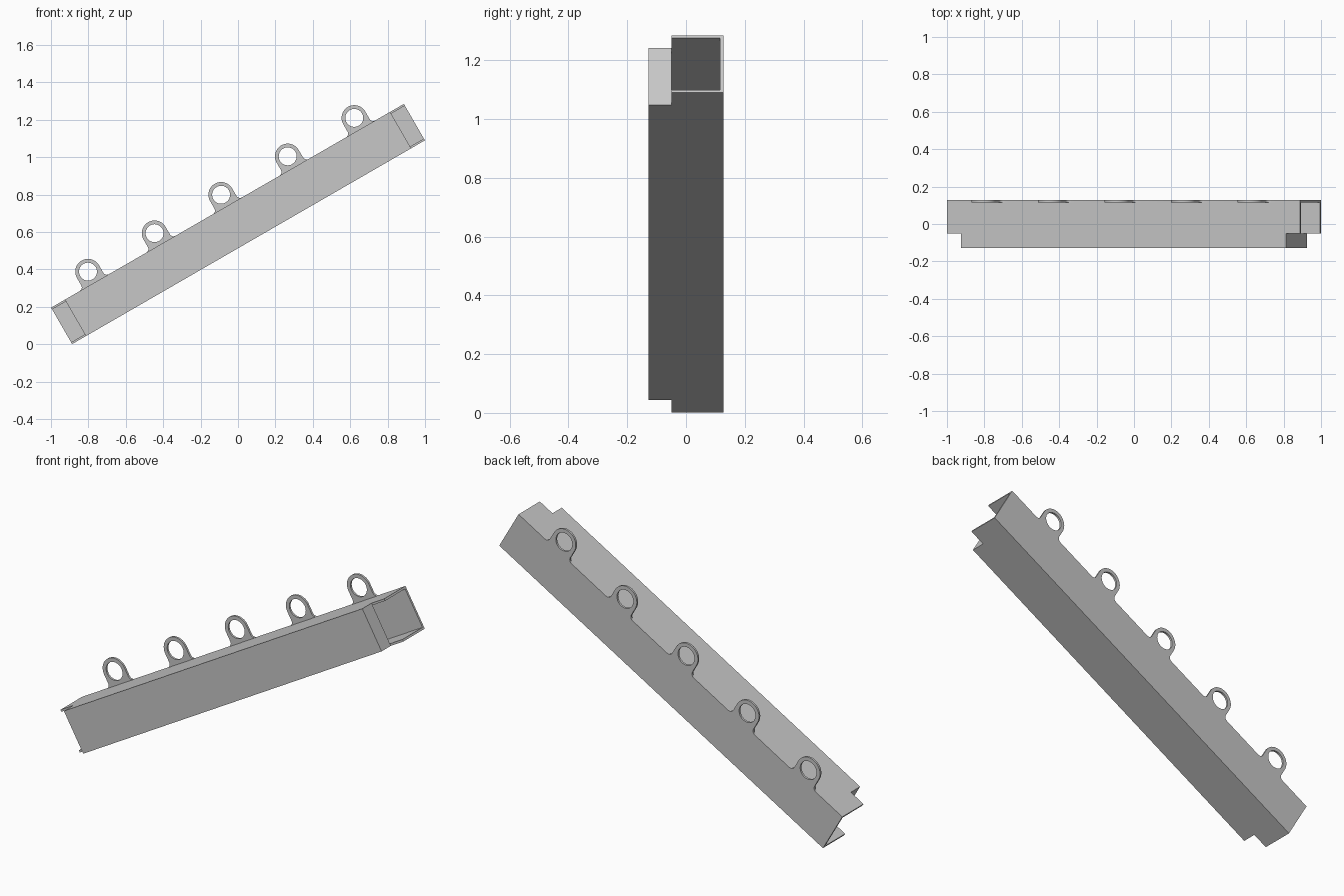
import bpy
import bmesh
from math import cos, sin, radians
from mathutils import Matrix, Vector

if "Cube" in bpy.data.objects:
    bpy.data.objects.remove(bpy.data.objects["Cube"])

# Overall sizes in the untilted frame: x along the beam, z across it
LENGTH, HEIGHT, DEPTH, SHEET = 2.178, 0.225, 0.254, 0.011
END_STEP = 0.085          # how far the front stops short of each end
STEP_DEPTH = 0.077        # depth of the notch at each end
TAB_COUNT, TAB_SPACING = 5, 0.411
TAB_RADIUS, HOLE_RADIUS, FILLET = 0.068, 0.048, 0.022
TILT = Matrix.Translation((0, 0, 0.643)) @ Matrix.Rotation(radians(-30), 4, 'Y')
UPRIGHT = Matrix.Rotation(radians(90), 4, 'X')

grey = bpy.data.materials.new("grey_metal")
grey.use_nodes = True
colour = (0.57, 0.57, 0.57, 1)
grey.diffuse_color = colour
grey.node_tree.nodes["Principled BSDF"].inputs["Base Color"].default_value = colour


def arc(cx, cy, radius, start, end, steps):
    angles = [radians(start + (end - start) * i / steps) for i in range(steps + 1)]
    return [(cx + radius * cos(a), cy + radius * sin(a)) for a in angles]


def rect(x0, x1, y0, y1):
    return [(x0, y0), (x1, y0), (x1, y1), (x0, y1)]


def plate(name, loops, thickness, placement):
    """Fill closed outlines (inner ones become holes) and thicken them."""
    curve = bpy.data.curves.new(name, 'CURVE')
    curve.dimensions, curve.fill_mode = '2D', 'BOTH'
    curve.extrude = thickness / 2
    for loop in loops:
        spline = curve.splines.new('POLY')
        spline.points.add(len(loop) - 1)
        for point, (x, y) in zip(spline.points, loop):
            point.co = (x, y, 0, 1)
        spline.use_cyclic_u = True
    obj = bpy.data.objects.new(name, curve)
    bpy.context.collection.objects.link(obj)
    bpy.ops.object.select_all(action='DESELECT')
    obj.select_set(True)
    bpy.context.view_layer.objects.active = obj
    bpy.ops.object.convert(target='MESH')
    obj = bpy.context.object
    bm = bmesh.new()
    bm.from_mesh(obj.data)
    bmesh.ops.remove_doubles(bm, verts=bm.verts, dist=0.0001)
    bmesh.ops.recalc_face_normals(bm, faces=bm.faces)
    bm.transform(TILT @ placement)
    bm.to_mesh(obj.data)
    bm.free()
    obj.data.materials.clear()
    obj.data.materials.append(grey)
    bpy.ops.object.shade_smooth_by_angle(angle=radians(30))
    return obj


def upright_at(y):
    return Matrix.Translation(Vector((0, y, 0))) @ UPRIGHT


half_l, half_h, half_d = LENGTH / 2, HEIGHT / 2, DEPTH / 2
front_l = half_l - END_STEP

# Back plate with a row of ring tabs along its upper edge
outline = [(half_l, half_h), (half_l, -half_h), (-half_l, -half_h), (-half_l, half_h)]
holes = []
for i in range(TAB_COUNT):
    c = (i - (TAB_COUNT - 1) / 2) * TAB_SPACING
    ring_y = half_h + TAB_RADIUS
    reach = TAB_RADIUS + FILLET
    outline += arc(c - reach, half_h + FILLET, FILLET, -90, 0, 6)
    outline += arc(c, ring_y, TAB_RADIUS, 180, 0, 24)
    outline += arc(c + reach, half_h + FILLET, FILLET, 180, 270, 6)
    holes.append(arc(c, ring_y, HOLE_RADIUS, 0, 350, 35))
plate("back_plate", [outline] + holes, SHEET, upright_at(half_d - SHEET / 2))

# Shorter front plate
plate("front_plate", [rect(-front_l, front_l, -half_h, half_h)], SHEET,
      upright_at(-half_d + SHEET / 2))

# Upper and lower walls, notched at the front corners
front_y, back_y = -half_d + SHEET, half_d - SHEET
notch_y = -half_d + STEP_DEPTH
wall = [(-front_l, front_y), (front_l, front_y), (front_l, notch_y), (half_l, notch_y),
        (half_l, back_y), (-half_l, back_y), (-half_l, notch_y), (-front_l, notch_y)]
for name, side in (("upper_wall", 1), ("lower_wall", -1)):
    plate(name, [wall], SHEET, Matrix.Translation((0, 0, side * (half_h - SHEET / 2))))

# Flanges folded inward from the front plate at both ends
inner_h = half_h - SHEET
for name, side in (("left_flange", 1), ("right_flange", -1)):
    ends = sorted((side * front_l, side * (front_l - SHEET)))
    plate(name, [rect(*ends, -inner_h, inner_h)], STEP_DEPTH - SHEET,
          upright_at((front_y + notch_y) / 2))
